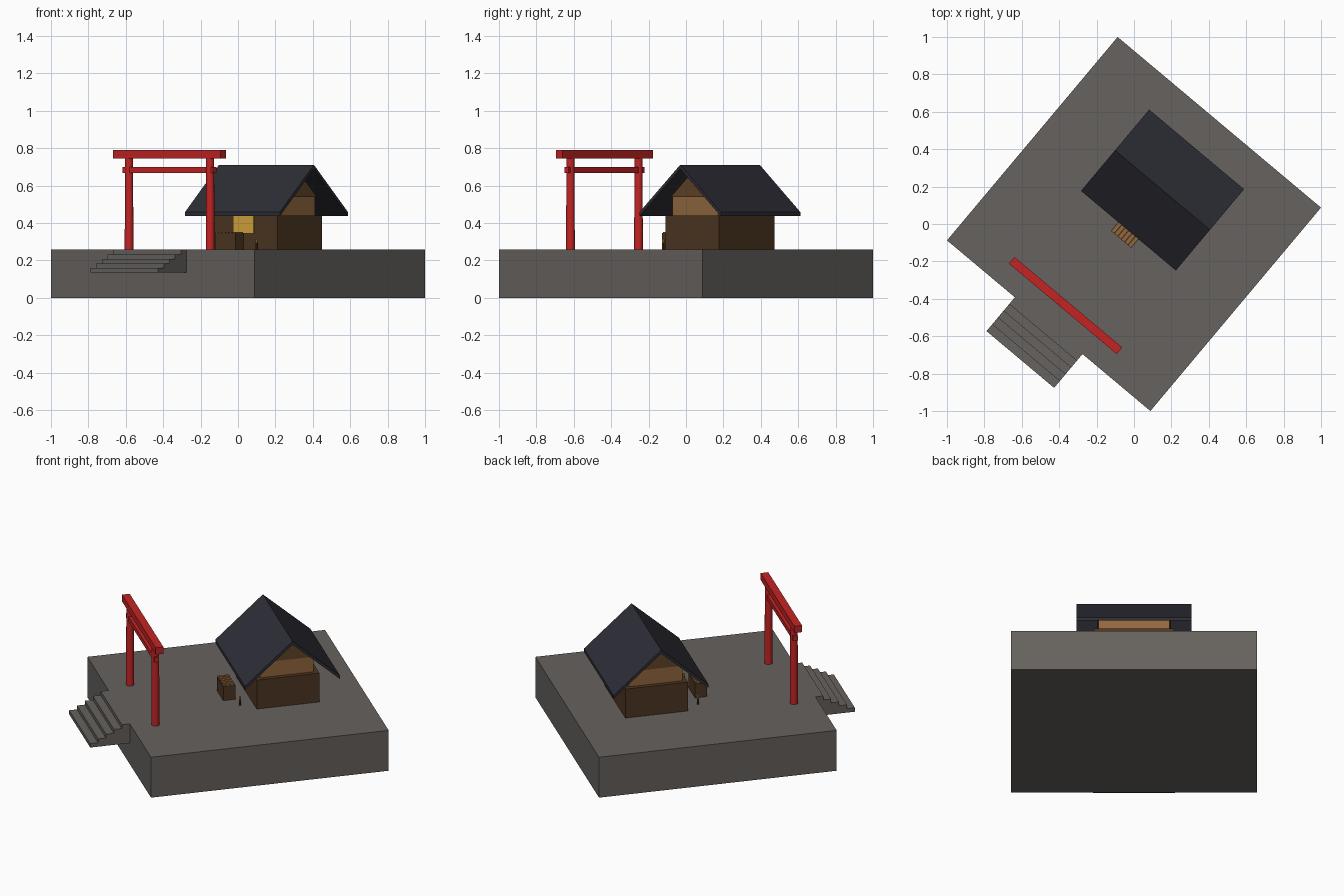
import bpy, bmesh, math
from mathutils import Matrix

if "Cube" in bpy.data.objects:
    bpy.data.objects.remove(bpy.data.objects["Cube"])

# The whole shrine is built square to the axes, then turned -40 degrees about z
TURN = Matrix.Rotation(math.radians(-40), 4, 'Z')


def srgb(r, g, b):
    def f(c):
        c /= 255
        return c / 12.92 if c <= 0.04045 else ((c + 0.055) / 1.055) ** 2.4
    return (f(r), f(g), f(b), 1)


def material(name, rgb):
    m = bpy.data.materials.new(name)
    m.diffuse_color = srgb(*rgb)
    m.use_nodes = True
    m.node_tree.nodes["Principled BSDF"].inputs["Base Color"].default_value = m.diffuse_color
    return m


STONE = material("grey_stone", (102, 98, 94))
RED = material("vermilion", (196, 36, 36))
ROOF = material("dark_slate", (45, 45, 54))
WALL = material("dark_wood", (78, 54, 33))
GABLE = material("brown_wood", (98, 68, 40))
TAN = material("tan_wood", (146, 104, 63))
GLOW = material("warm_yellow", (216, 168, 62))


def finish(name, bm, mat):
    bmesh.ops.recalc_face_normals(bm, faces=bm.faces)
    bm.transform(TURN)
    me = bpy.data.meshes.new(name)
    bm.to_mesh(me)
    bm.free()
    me.materials.append(mat)
    ob = bpy.data.objects.new(name, me)
    bpy.context.collection.objects.link(ob)
    return ob


def box(name, x, y, z, mat):
    """Box from (min, max) ranges."""
    bm = bmesh.new()
    size = [r[1] - r[0] for r in (x, y, z)]
    mid = [(r[1] + r[0]) / 2 for r in (x, y, z)]
    bmesh.ops.create_cube(bm, size=1, matrix=Matrix.Translation(mid) @ Matrix.Diagonal((*size, 1)))
    return finish(name, bm, mat)


def prism(name, profile, half, mat):
    """Extrude a (y, z) profile along x from -half to half."""
    bm = bmesh.new()
    f = bm.faces.new([bm.verts.new((-half, y, z)) for y, z in profile])
    ext = bmesh.ops.extrude_face_region(bm, geom=[f])
    bmesh.ops.translate(bm, vec=(2 * half, 0, 0),
                        verts=[v for v in ext["geom"] if isinstance(v, bmesh.types.BMVert)])
    return finish(name, bm, mat)


def post(name, x, y, z, r1, r2, sides, mat):
    bm = bmesh.new()
    bmesh.ops.create_cone(bm, cap_ends=True, segments=sides, radius1=r1, radius2=r2, depth=z[1] - z[0],
                          matrix=Matrix.Translation((x, y, (z[0] + z[1]) / 2)))
    ob = finish(name, bm, mat)
    bpy.context.view_layer.objects.active = ob
    ob.select_set(True)
    bpy.ops.object.shade_smooth_by_angle(angle=math.radians(35))
    ob.select_set(False)
    return ob


S = 0.7097   # platform half side
G = 0.257    # platform top

# Stone platform
box("platform", (-S, S), (-S, S), (0, G), STONE)

# Front stairs: one stepped profile, top step flush with the platform
run, rise, n = 0.0472, 0.0246, 5
steps = [(-S, G - n * rise)]
for i in range(n):
    y = -S - (n - i) * run
    steps += [(y, G - (n - i) * rise), (y, G - (n - i - 1) * rise)]
steps.append((-S, G))
prism("stairs", steps, 0.236, STONE)

# Gate: two posts and two beams
GY = -0.569
for side in (-1, 1):
    post("gate_post", side * 0.283, GY, (G, 0.75), 0.0235, 0.0215, 16, RED)
box("gate_top_beam", (-0.376, 0.376), (GY - 0.023, GY + 0.023), (0.746, 0.789), RED)
box("gate_tie_beam", (-0.316, 0.316), (GY - 0.014, GY + 0.014), (0.668, 0.698), RED)

# Hall: body, set-back upper wall, gable and roof
C = 0.237
box("hall_body", (-0.232, 0.232), (C - 0.187, C + 0.187), (G, 0.441), WALL)
box("upper_wall", (-0.206, 0.206), (C - 0.16, C + 0.16), (0.441, 0.542), TAN)
prism("gable", [(C - 0.163, 0.54), (C + 0.163, 0.54), (C, 0.686)], 0.213, GABLE)
E = 0.2835
prism("roof", [(C - E, 0.436), (C - E, 0.458), (C, 0.711), (C + E, 0.458), (C + E, 0.436), (C, 0.689)],
      0.331, ROOF)

# Lit window on the front wall
box("window", (-0.072, 0.072), (C - 0.194, C - 0.186), (0.345, 0.438), GLOW)

# Offering box with slatted top
box("offering_box", (-0.071, 0.071), (-0.107, -0.035), (G, 0.346), WALL)
for i in range(6):
    x = -0.0595 + i * 0.0238
    box("box_slat", (x - 0.008, x + 0.008), (-0.105, -0.037), (0.345, 0.353), TAN)

# Small lamps either side of the entrance
for side in (-1, 1):
    post("lamp_post", side * 0.155, -0.03, (G, 0.295), 0.007, 0.007, 8, WALL)
    post("lamp_light", side * 0.155, -0.03, (0.295, 0.313), 0.007, 0.007, 8, GLOW)
